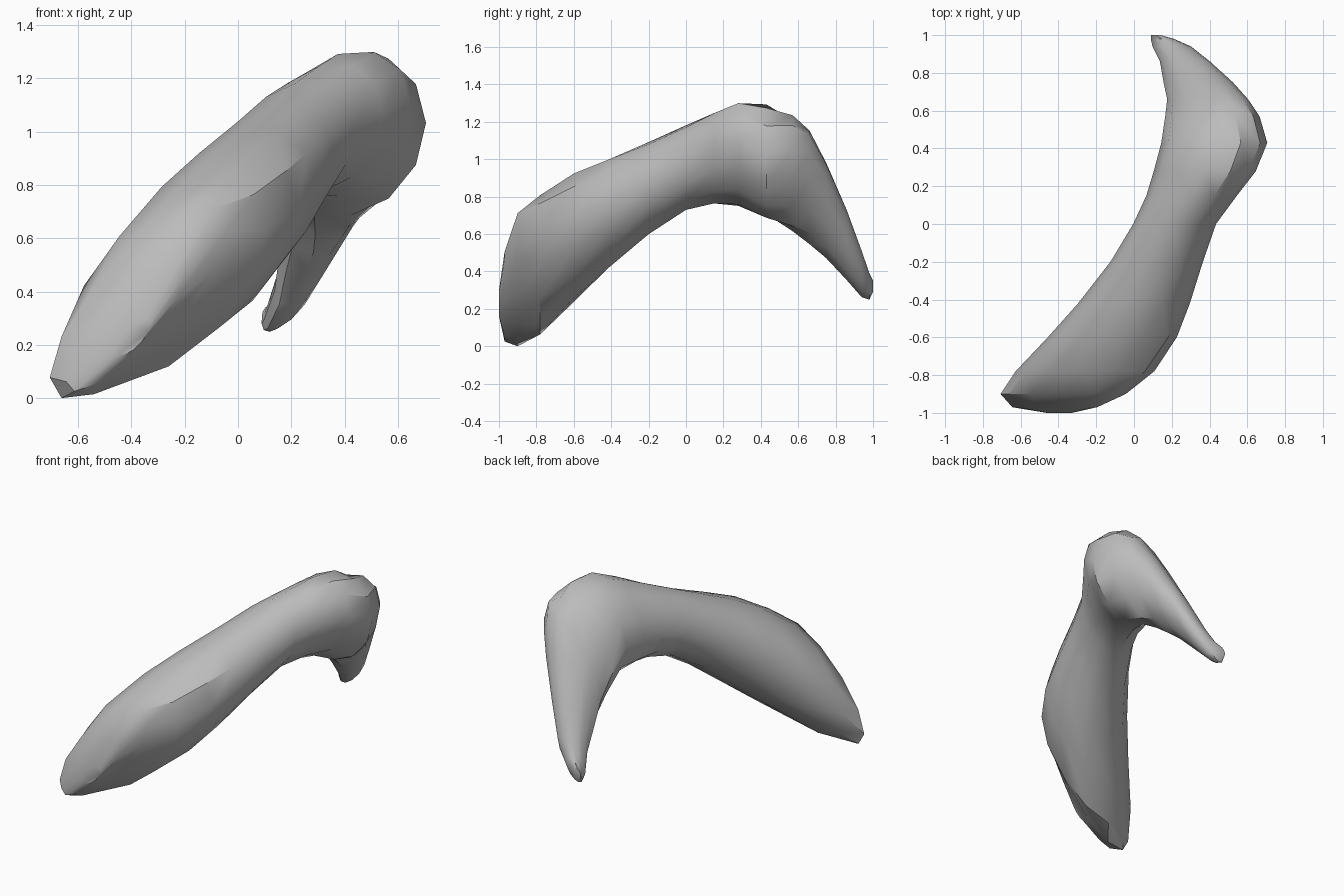
import bpy
import bmesh
from math import sin, cos, radians, tau

default_cube = bpy.data.objects.get("Cube")
if default_cube:
    bpy.data.objects.remove(default_cube)

SIDES = 12
SWELL = 1.02  # makes up for the flats between ring corners

# Lengthwise stations: y, left edge, right edge, bottom, top, lean in degrees
STATIONS = [
    (-1, -.46, -.33, .16, .3, 45),
    (-.97, -.64, -.2, .03, .5, 58),
    (-.9, -.7, -.05, 0, .71, 50),
    (-.78, -.62, .1, .07, .8, 32),
    (-.6, -.45, .22, .24, .92, 22),
    (-.42, -.29, .29, .41, 1, 15),
    (-.2, -.12, .36, .6, 1.09, 10),
    (0, 0, .43, .73, 1.18, 10),
    (.15, .07, .54, .76, 1.25, 15),
    (.28, .11, .64, .75, 1.3, 18),
    (.43, .15, .7, .69, 1.29, 8),
    (.57, .17, .66, .62, 1.23, 25),
    (.66, .18, .6, .55, 1.15, 37),
    (.75, .16, .52, .47, .98, 42),
    (.86, .14, .4, .35, .73, 45),
    (.94, .1, .3, .26, .51, 45),
    (.98, .09, .21, .25, .39, 35),
    (1, .09, .14, .29, .35, 20),
]


def make_material(name, color):
    material = bpy.data.materials.new(name)
    material.use_nodes = True
    material.diffuse_color = color
    shader = material.node_tree.nodes["Principled BSDF"]
    shader.inputs["Base Color"].default_value = color
    return material


def add_ring(bm, y, left, right, bottom, top, lean):
    """Add one leaning oval cross-section that fills the given bounds."""
    center_x, center_z = (left + right) / 2, (bottom + top) / 2
    half_x, half_z = (right - left) / 2 * SWELL, (top - bottom) / 2 * SWELL
    ring = []
    for i in range(SIDES):
        angle = tau * i / SIDES
        x = center_x + half_x * cos(angle)
        z = center_z + half_z * sin(angle + radians(lean))
        ring.append(bm.verts.new((x, y, max(z, 0))))
    return ring


# Curved lobe: rings bridged along the length, closed at both tips
bm = bmesh.new()
rings = [add_ring(bm, *station) for station in STATIONS]
for lower, upper in zip(rings, rings[1:]):
    for i in range(SIDES):
        j = (i + 1) % SIDES
        bm.faces.new((lower[i], lower[j], upper[j], upper[i]))
bm.faces.new(rings[0])
bm.faces.new(rings[-1])
bmesh.ops.recalc_face_normals(bm, faces=bm.faces)

mesh = bpy.data.meshes.new("curved_lobe")
bm.to_mesh(mesh)
bm.free()
mesh.materials.append(make_material("plain grey", (.5, .5, .5, 1)))

curved_lobe = bpy.data.objects.new("curved_lobe", mesh)
bpy.context.collection.objects.link(curved_lobe)

# Soft shading with the sharper folds kept
bpy.ops.object.select_all(action="DESELECT")
curved_lobe.select_set(True)
bpy.context.view_layer.objects.active = curved_lobe
bpy.ops.object.shade_smooth_by_angle(angle=radians(35))
